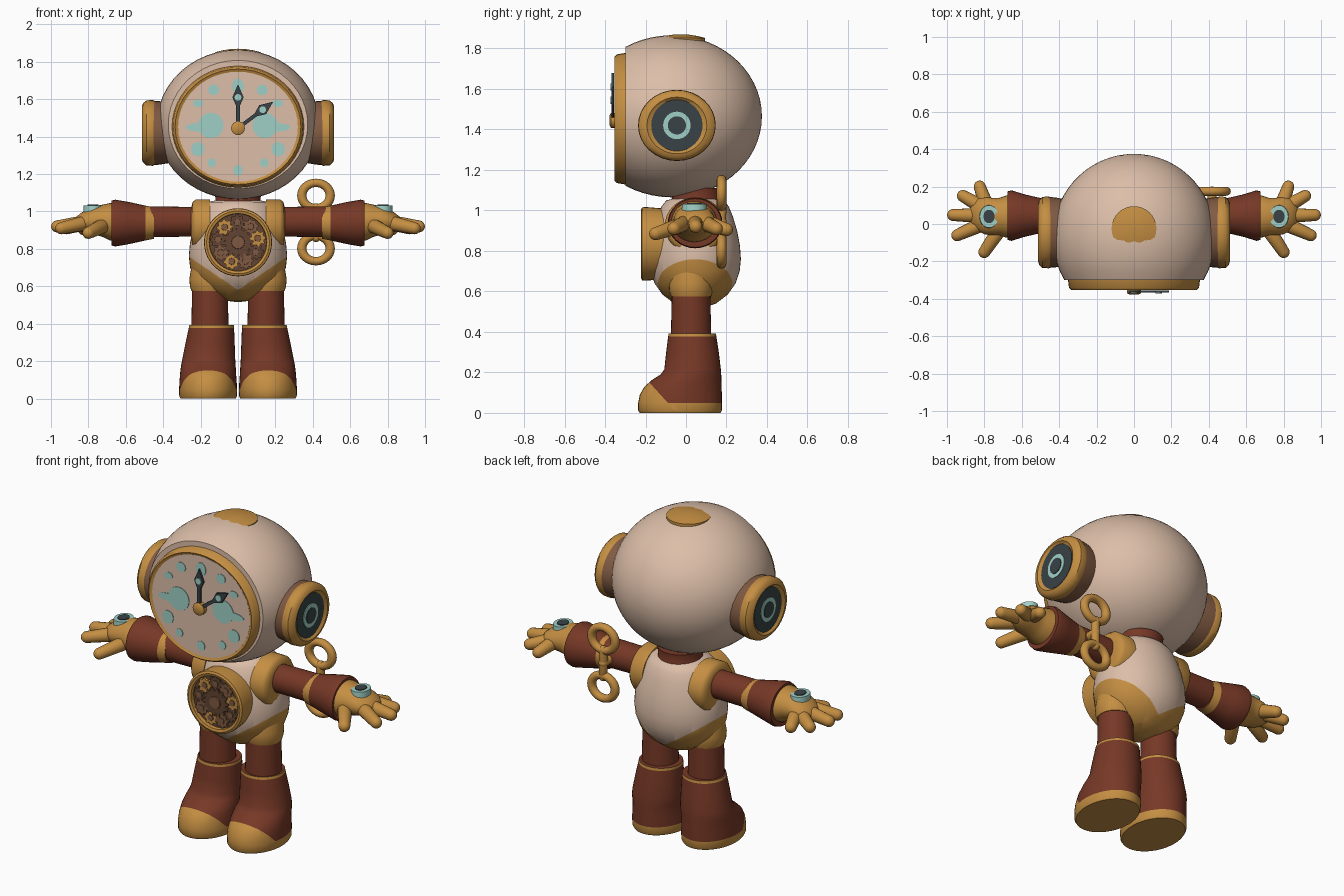
import bpy, bmesh, math
from mathutils import Vector

cube = bpy.data.objects.get("Cube")
if cube:
    bpy.data.objects.remove(cube)


def material(name, r, g, b):
    lin = [((c / 255 + 0.055) / 1.055) ** 2.4 for c in (r, g, b)] + [1]
    m = bpy.data.materials.new(name)
    m.use_nodes = True
    m.diffuse_color = lin
    m.node_tree.nodes["Principled BSDF"].inputs["Base Color"].default_value = lin
    return m


CREAM = material("cream shell", 220, 190, 168)
GOLD = material("gold", 196, 142, 66)
LEATHER = material("red leather", 118, 56, 38)
BROWN = material("brown trim", 128, 90, 66)
GEAR = material("dark bronze", 98, 68, 50)
TEAL = material("pale teal", 160, 208, 198)
DARK = material("dark slate", 56, 66, 70)


def finish(bm, name, mats, mirror=False):
    bmesh.ops.recalc_face_normals(bm, faces=bm.faces)
    me = bpy.data.meshes.new(name)
    bm.to_mesh(me)
    bm.free()
    for m in mats:
        me.materials.append(m)
    me.shade_smooth()
    me.set_sharp_from_angle(angle=math.radians(40))
    ob = bpy.data.objects.new(name, me)
    bpy.context.scene.collection.objects.link(ob)
    if mirror:
        ob.modifiers.new("Mirror", 'MIRROR')
    return ob


def loft(name, axis, secs, mats, at=(0, 0), seg=32, mirror=False, cuts=(), rule=None, toothed=False):
    """Skin ellipses along an axis; a section is (position, ra, rb, ca, cb)."""
    bm = bmesh.new()
    rings = []
    for s in secs:
        t, ra = s[:2]
        rb = s[2] if len(s) > 2 else ra
        ca, cb = s[3:5] if len(s) > 3 else at
        ring = []
        for i in range(seg):
            k = 0.8 if toothed and i // 2 % 2 else 1
            w = math.tau * i / seg
            a, b = ca + ra * k * math.cos(w), cb + rb * k * math.sin(w)
            ring.append(bm.verts.new({'x': (t, a, b), 'y': (a, t, b), 'z': (a, b, t)}[axis]))
        rings.append(ring)
    for p, q in zip(rings, rings[1:]):
        for i in range(seg):
            j = (i + 1) % seg
            bm.faces.new((p[i], p[j], q[j], q[i]))
    bm.faces.new(rings[0])
    bm.faces.new(rings[-1])
    for co, no in cuts:
        geom = bm.verts[:] + bm.edges[:] + bm.faces[:]
        bmesh.ops.bisect_plane(bm, geom=geom, plane_co=co, plane_no=no)
    if rule:
        for f in bm.faces:
            f.material_index = int(rule(f.calc_center_median()))
    return finish(bm, name, mats, mirror)


def capsule(name, p, q, r1, r2, mat, mirror=False):
    p, q = Vector(p), Vector(q)
    d = q - p
    turn = d.to_track_quat('Z', 'Y')
    bm = bmesh.new()
    bmesh.ops.create_uvsphere(bm, u_segments=16, v_segments=12, radius=1)
    for v in bm.verts:
        top = v.co.z > -1e-4
        v.co = p + turn @ (v.co * (r2 if top else r1) + Vector((0, 0, d.length if top else 0)))
    return finish(bm, name, [mat], mirror)


def torus(name, centre, major, minor, mat):
    bpy.ops.mesh.primitive_torus_add(location=centre, rotation=(math.pi / 2, 0, 0), major_radius=major,
                                     minor_radius=minor, major_segments=32, minor_segments=12)
    ob = bpy.context.object
    ob.name = name
    ob.data.materials.append(mat)
    ob.data.shade_smooth()
    return ob


# Head: ellipsoid with a flat front
steps = [math.radians(-31 + 121 * i / 20) for i in range(21)]
loft("head", 'y', [(-0.07 + 0.445 * math.sin(w), 0.435 * math.cos(w) + 1e-4, 0.4 * math.cos(w) + 1e-4)
                   for w in steps], [CREAM], (0, 1.465), 48)
loft("head_cap", 'z', [(1.83, 0.12), (1.852, 0.12), (1.862, 0.08), (1.868, 0.04), (1.87, 0.001)], [GOLD], (0, -0.025))

# Clock face
face = (0, 1.453)
loft("face_rim", 'y', [(-0.28, 0.355, 0.328), (-0.34, 0.348, 0.318), (-0.352, 0.336, 0.308), (-0.342, 0.318, 0.292)],
     [GOLD], face, 48)
loft("dial", 'y', [(-0.33, 0.32, 0.294), (-0.344, 0.32, 0.294)], [CREAM], face, 48)


def mark(name, x, z, rx, rz, mat=TEAL, y=-0.348, mirror=False):
    loft(name, 'y', [(y + 0.006, rx, rz), (y, rx, rz)], [mat], (x, z), 20, mirror)


mark("noon_mark", 0, 1.67, 0.032, 0.04)
mark("six_mark", 0, 1.22, 0.026, 0.028)
for i, (x, z, rx, rz) in enumerate([(0.145, 1.46, 0.068, 0.068), (0.215, 1.45, 0.065, 0.022), (0.215, 1.333, 0.036, 0.038),
                                    (0.14, 1.26, 0.022, 0.024), (0.13, 1.65, 0.03, 0.028), (0.213, 1.578, 0.028, 0.02)]):
    mark(f"hour_mark_{i}", x, z, rx, rz, mirror=True)

# Clock hands: spear shapes with a bead
for name, angle in (("upright_hand", 90), ("slanted_hand", 37)):
    w = math.radians(angle)
    u, v = Vector((math.cos(w), 0, math.sin(w))), Vector((-math.sin(w), 0, math.cos(w)))
    hub = Vector((0, -0.355, 1.445))
    bm = bmesh.new()
    outline = [(0, -0.01), (0.12, -0.01), (0.165, -0.03), (0.235, 0), (0.165, 0.03), (0.12, 0.01), (0, 0.01)]
    f = bm.faces.new([bm.verts.new(hub + u * a + v * b) for a, b in outline])
    up = bmesh.ops.extrude_face_region(bm, geom=[f])["geom"]
    bmesh.ops.translate(bm, verts=[g for g in up if isinstance(g, bmesh.types.BMVert)], vec=(0, -0.012, 0))
    finish(bm, name, [DARK])
    bead = hub + u * 0.165
    mark(name + "_bead", bead.x, bead.z, 0.018, 0.018, TEAL, -0.372)
loft("hand_hub", 'y', [(-0.34, 0.037), (-0.37, 0.037), (-0.378, 0.024)], [GOLD], (0, 1.445), 16)

# Ears
ear = (-0.045, 1.42)
loft("ear_flange", 'x', [(0.36, 0.175, 0.16), (0.42, 0.187, 0.17), (0.46, 0.19, 0.172)], [BROWN], ear, mirror=True)
loft("ear_ring", 'x', [(0.44, 0.182, 0.168), (0.455, 0.192, 0.176), (0.49, 0.19, 0.174), (0.508, 0.172, 0.158),
                       (0.514, 0.148, 0.14), (0.5, 0.125, 0.125)], [GOLD], ear, mirror=True)
for name, x, r, m in (("ear_disc", 0.504, 0.127, DARK), ("ear_light", 0.508, 0.068, TEAL), ("ear_centre", 0.512, 0.045, DARK)):
    loft(name, 'x', [(x - 0.008, r), (x, r)], [m], ear, mirror=True)

# Neck and torso with a gold V-shaped base
loft("neck", 'z', [(1.02, 0.14), (1.06, 0.12), (1.11, 0.125)], [LEATHER], (0, 0.05))
profile = [(0.515, 0.001), (0.522, 0.06), (0.54, 0.12), (0.585, 0.188), (0.64, 0.233), (0.7, 0.256), (0.76, 0.263),
           (0.83, 0.257), (0.9, 0.241), (0.97, 0.217), (1.02, 0.193), (1.05, 0.165), (1.063, 0.1)]
loft("torso", 'z', [(z, r, r * 0.86) for z, r in profile], [CREAM, GOLD], (0, 0.045), 48,
     cuts=[((0, 0, 0.58), (s, 0, 1)) for s in (-0.68, 0.68)], rule=lambda c: c.z < 0.58 + 0.68 * abs(c.x))
loft("shoulder_rim", 'x', [(0.15, 0.15, 0.14), (0.225, 0.15, 0.14), (0.243, 0.135, 0.125), (0.25, 0.1, 0.095)],
     [GOLD], (0.045, 0.925), mirror=True)

# Chest window with gears
chest = (0, 0.835)
loft("chest_rim", 'y', [(-0.08, 0.172), (-0.2, 0.182), (-0.217, 0.18), (-0.223, 0.168), (-0.219, 0.154), (-0.195, 0.152)],
     [GOLD], chest, 40)
loft("gear_backing", 'y', [(-0.17, 0.154), (-0.197, 0.154)], [GEAR], chest)


def gear(name, x, z, r, teeth, y, m):
    loft(name, 'y', [(-0.19, r), (y, r)], [m], (x, z), teeth * 4, toothed=True)
    loft(name + "_boss", 'y', [(y + 0.01, r * 0.45), (y - 0.005, r * 0.4)], [BROWN], (x, z), 16)


for i in range(9):
    w = math.tau * i / 9 + 0.2
    gear(f"small_gear_{i}", 0.108 * math.cos(w), 0.835 + 0.108 * math.sin(w), 0.043, 8,
         -0.206 - 0.004 * (i % 2), GOLD if i % 3 == 0 else (GEAR, BROWN)[i % 2])
gear("main_gear", 0, 0.835, 0.085, 14, -0.214, GEAR)

# Arms
arm = (0.045, 0.945)
loft("upper_arm", 'x', [(0.18, 0.08), (0.3, 0.08), (0.47, 0.082)], [LEATHER], arm, mirror=True)
loft("forearm_cuff", 'x', [(0.45, 0.084), (0.495, 0.093), (0.58, 0.112), (0.655, 0.135, 0.125), (0.675, 0.13, 0.12)],
     [LEATHER, GOLD], (0.045, 0.938), mirror=True, rule=lambda c: 0.451 < c.x < 0.495)

# Hands
loft("palm", 'x', [(0.6, 0.11, 0.1, 0.045, 0.94), (0.685, 0.112, 0.1, 0.04, 0.945), (0.72, 0.1, 0.087, 0.04, 0.95),
                   (0.76, 0.1, 0.078, 0.04, 0.952), (0.8, 0.1, 0.066, 0.045, 0.948), (0.84, 0.085, 0.05, 0.05, 0.942),
                   (0.865, 0.06, 0.033, 0.05, 0.938), (0.88, 0.02, 0.01, 0.05, 0.935)], [GOLD], mirror=True)
for name, p, q in (("little_finger", (0.79, 0.1, 0.94), (0.825, 0.2, 0.905)),
                   ("ring_finger", (0.81, 0.09, 0.94), (0.915, 0.15, 0.91)),
                   ("middle_finger", (0.82, 0.045, 0.94), (0.967, 0.048, 0.92)),
                   ("index_finger", (0.81, 0, 0.94), (0.945, -0.06, 0.91)),
                   ("thumb", (0.72, -0.03, 0.925), (0.8, -0.15, 0.885))):
    capsule(name, p, q, 0.042, 0.032, GOLD, True)
loft("hand_light", 'z', [(0.99, 0.052, 0.062), (1.032, 0.05, 0.06)], [TEAL], (0.775, 0.04), mirror=True)
loft("hand_light_centre", 'z', [(1.02, 0.03, 0.036), (1.036, 0.03, 0.036)], [DARK], (0.775, 0.04), mirror=True)

# Legs
leg = (0.15, 0.025)
loft("hip_ring", 'z', [(0.575, 0.099), (0.6, 0.107), (0.64, 0.11), (0.7, 0.1)], [GOLD], leg, mirror=True)
loft("thigh", 'z', [(0.36, 0.1), (0.59, 0.095)], [LEATHER], leg, mirror=True)

# Boots: height, half width, front, back, centre x
shape = [(0, 0.148, -0.228, 0.17, 0.16), (0.012, 0.154, -0.236, 0.177, 0.16), (0.05, 0.155, -0.236, 0.178, 0.16),
         (0.09, 0.153, -0.228, 0.177, 0.16), (0.13, 0.15, -0.205, 0.176, 0.16), (0.165, 0.147, -0.165, 0.175, 0.159),
         (0.19, 0.144, -0.125, 0.174, 0.158), (0.215, 0.141, -0.107, 0.172, 0.156), (0.3, 0.131, -0.098, 0.162, 0.149),
         (0.378, 0.121, -0.088, 0.15, 0.142), (0.393, 0.119, -0.086, 0.148, 0.141)]
loft("boot", 'z', [(z, rx, (b - a) / 2, cx, (a + b) / 2) for z, rx, a, b, cx in shape], [LEATHER, GOLD],
     seg=40, mirror=True, cuts=[((0, -0.09, 0.05), (0, 1.1, 1))],
     rule=lambda c: c.z < 0.05 or c.z < 0.05 - 1.1 * (c.y + 0.09) or 0.378 < c.z < 0.392)

# Winding key behind the left arm
for name, z in (("key_upper_loop", 1.085), ("key_lower_loop", 0.802)):
    torus(name, (0.417, 0.175, z), 0.073, 0.024, GOLD).scale = (1.04, 0.93, 1)
capsule("key_bridge", (0.417, 0.175, 0.86), (0.417, 0.175, 1.02), 0.024, 0.024, GOLD)
capsule("key_shaft", (0.417, 0.175, 0.943), (0.417, 0.08, 0.943), 0.026, 0.022, GOLD)
